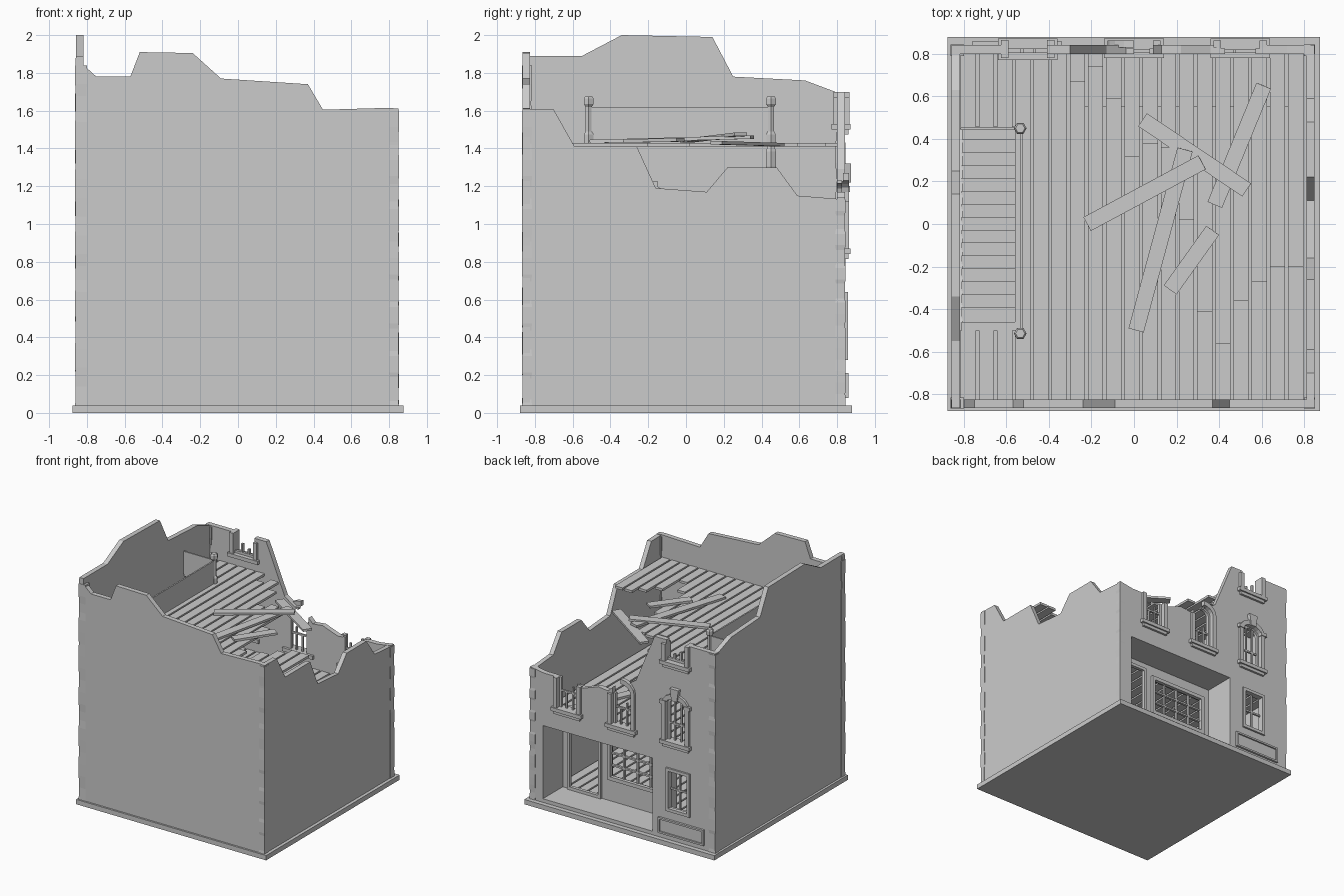
import bpy, bmesh, math, random
from mathutils import Vector, Matrix

if "Cube" in bpy.data.objects:
    bpy.data.objects.remove(bpy.data.objects["Cube"])
random.seed(4)


def finish(name, bm):
    bmesh.ops.recalc_face_normals(bm, faces=bm.faces)
    me = bpy.data.meshes.new(name)
    bm.to_mesh(me)
    bm.free()
    ob = bpy.data.objects.new(name, me)
    bpy.context.collection.objects.link(ob)
    return ob


def boxes(name, items):
    """One object from (x0, x1, y0, y1, z0, z1) boxes."""
    bm = bmesh.new()
    for x0, x1, y0, y1, z0, z1 in items:
        m = Matrix.Translation(((x0+x1)/2, (y0+y1)/2, (z0+z1)/2)) @ Matrix.Diagonal((x1-x0, y1-y0, z1-z0, 1))
        bmesh.ops.create_cube(bm, size=1, matrix=m)
    return finish(name, bm)


def prism(name, pts, axis, lo, hi):
    """Extrude a (horizontal, z) outline along x or y."""
    bm = bmesh.new()
    place = (lambda a, z, d: (d, a, z)) if axis == 'x' else (lambda a, z, d: (a, d, z))
    f = bm.faces.new([bm.verts.new(place(a, z, lo)) for a, z in pts])
    r = bmesh.ops.extrude_face_region(bm, geom=[f])
    d = Vector((hi-lo, 0, 0)) if axis == 'x' else Vector((0, hi-lo, 0))
    bmesh.ops.translate(bm, vec=d, verts=[v for v in r['geom'] if isinstance(v, bmesh.types.BMVert)])
    return finish(name, bm)


def cut(ob, cutter):
    m = ob.modifiers.new('cut', 'BOOLEAN')
    m.operation, m.object, m.solver = 'DIFFERENCE', cutter, 'EXACT'
    bpy.context.view_layer.objects.active = ob
    bpy.ops.object.modifier_apply(modifier=m.name)
    bpy.data.objects.remove(cutter)


def strip(name, inner, outer, y0, y1):
    """Solid band between two matching open paths in the x-z plane."""
    bm = bmesh.new()
    rows = [[bm.verts.new(p) for p in ((a[0], y0, a[1]), (b[0], y0, b[1]), (b[0], y1, b[1]), (a[0], y1, a[1]))]
            for a, b in zip(inner, outer)]
    for r, s in zip(rows, rows[1:]):
        for i in range(4):
            bm.faces.new((r[i], r[(i+1) % 4], s[(i+1) % 4], s[i]))
    bm.faces.new(rows[0])
    bm.faces.new(rows[-1])
    return finish(name, bm)


def arch(cx, z0, zs, w, rise, n=8):
    return [(cx-w, z0)] + [(cx-w*math.cos(math.pi*i/n), zs+rise*math.sin(math.pi*i/n)) for i in range(n+1)] + [(cx+w, z0)]


def frame(x0, x1, z0, z1, y0, y1, t):
    return [(x0, x0+t, y0, y1, z0, z1), (x1-t, x1, y0, y1, z0, z1),
            (x0+t, x1-t, y0, y1, z0, z0+t), (x0+t, x1-t, y0, y1, z1-t, z1)]


# Base slab
boxes('base_slab', [(-.877, .875, -.88, .88, 0, .04)])

# Broken outer walls
prism('front_wall', [(-.86, .04), (.85, .04), (.85, 1.61), (.8, 1.615), (.45, 1.605), (.37, 1.74), (-.09, 1.77),
                     (-.24, 1.905), (-.52, 1.91), (-.57, 1.78), (-.75, 1.78), (-.86, 1.88)], 'y', -.865, -.825)
prism('left_wall', [(-.865, .04), (.84, .04), (.84, 1.69), (.79, 1.7), (.63, 1.76), (.25, 1.78), (.14, 1.99),
                    (-.34, 2), (-.55, 1.89), (-.865, 1.89)], 'x', -.858, -.818)
prism('right_wall', [(-.865, .04), (.84, .04), (.84, 1.13), (.59, 1.15), (.48, 1.3), (.22, 1.3), (.11, 1.17),
                     (-.16, 1.19), (-.26, 1.41), (-.59, 1.41), (-.7, 1.605), (-.865, 1.61)], 'x', .81, .848)
facade = prism('facade_wall', [(-.858, .04), (.848, .04), (.848, 1.14), (.72, 1.12), (.64, 1.12), (.36, 1.09), (.22, 1.14),
                               (.13, 1.13), (.07, 1.19), (-.03, 1.22), (-.13, 1.29), (-.2, 1.46), (-.3, 1.7),
                               (-.858, 1.7)], 'y', .8, .842)
cut(facade, boxes('shop_cut', [(-.28, .73, .7, .9, .07, .68)]))
cut(facade, boxes('side_cut', [(-.61, -.43, .7, .9, .3, .62)]))
cut(facade, boxes('top_cut', [(-.59, -.41, .7, .9, 1.53, 1.9)]))
for cx in (-.5, 0, .5):
    cut(facade, prism('arch_cut', arch(cx, .87, 1.17, .09, .06), 'y', .7, .9))

# Weathered corner posts
for nm, x0, x1, y0, y1, top in (('front_left', -.862, -.8, -.868, -.815, 1.84), ('front_right', .8, .852, -.868, -.815, 1.6),
                                ('back_right', .8, .852, .79, .845, 1.13), ('back_left', -.862, -.8, .79, .845, 1.69)):
    bm = bmesh.new()
    rings = []
    for i in range(19):
        z = .04+(top-.04)*i/18
        c = .012*random.random() if i % 3 == 1 else 0
        mx, my = (x0+x1)/2, (y0+y1)/2
        rings.append([bm.verts.new((x-math.copysign(c, x-mx), y-math.copysign(c, y-my), z))
                      for x, y in ((x0, y0), (x1, y0), (x1, y1), (x0, y1))])
    for r, s in zip(rings, rings[1:]):
        for i in range(4):
            bm.faces.new((r[i], r[(i+1) % 4], s[(i+1) % 4], s[i]))
    bm.faces.new(rings[0])
    bm.faces.new(rings[-1])
    finish(nm+'_corner', bm)

# Recessed shopfront with door opening and paned window
shop = boxes('shopfront_wall', [(-.3, .75, .55, .58, .04, .7)])
cut(shop, boxes('door_cut', [(.38, .67, .5, .7, .08, .62)]))
cut(shop, boxes('pane_cut', [(-.2, .29, .5, .7, .27, .57)]))
boxes('recess_shell', [(-.3, -.28, .58, .82, .04, .7), (.73, .75, .58, .82, .04, .7),
                       (-.3, .75, .58, .82, .68, .7), (-.28, .73, .58, .82, .04, .07)])
boxes('shop_door_frame', frame(.37, .68, .07, .63, .57, .597, .025))
boxes('shop_window', frame(-.22, .31, .25, .59, .57, .6, .03) +
      [(x-.007, x+.007, .56, .58, .27, .57) for x in (-.077, .045, .167)] +
      [(-.2, .29, .56, .58, z-.007, z+.007) for z in (.37, .47)])

# Small ground window and panel below
boxes('side_window', frame(-.63, -.41, .28, .64, .825, .857, .025) +
      [(-.527, -.513, .81, .825, .3, .62), (-.61, -.43, .81, .825, .455, .469)])
boxes('side_panel', frame(-.76, -.34, .08, .21, .84, .86, .015) + [(-.745, -.355, .84, .848, .095, .195)])

# Arched windows: stone surround, sill, sash and bars
for nm, cx, keep in (('left', -.5, 11), ('middle', 0, 6), ('right', .5, 0)):
    zt = 1.12
    inner, outer = arch(cx, .87, 1.17, .09, .06), arch(cx, .87, 1.17, .125, .1)
    sash = arch(cx, .87, 1.17, .072, .045)
    if keep:
        strip(nm+'_surround', inner[:keep], outer[:keep], .83, .862)
        strip(nm+'_sash', sash[:keep], inner[:keep], .8, .825)
    if keep < 11:
        js = [(cx+.09, cx+.125, .83, .862, .87, zt), (cx+.072, cx+.09, .8, .825, .87, zt)]
        if not keep:
            js += [(cx-.125, cx-.09, .83, .862, .87, zt-.02), (cx-.09, cx-.072, .8, .825, .87, zt-.02)]
        boxes(nm+'_jambs', js)
    else:
        prism(nm+'_keystone', [(cx-.025, 1.22), (cx+.025, 1.22), (cx+.04, 1.32), (cx-.04, 1.32)], 'y', .83, .873)
        boxes(nm+'_imposts', [(cx-.14, cx-.085, .83, .868, 1.17, 1.2), (cx+.085, cx+.14, .83, .868, 1.17, 1.2)])
    bar = 1.22 if keep == 11 else 1.06
    boxes(nm+'_bars', [(cx-.035, cx-.023, .805, .82, .87, bar), (cx+.023, cx+.035, .805, .82, .87, bar-.06*(keep < 11)),
                       (cx-.08, cx+.08, .805, .82, 1.0, 1.014)])
    boxes(nm+'_sill', [(cx-.14, cx+.14, .78, .872, .84, .87), (cx-.12, cx+.12, .83, .86, .815, .84)])

# Broken top floor window
boxes('top_window', [(-.625, -.59, .78, .865, 1.53, 1.7), (-.41, -.375, .78, .865, 1.53, 1.67),
                     (-.64, -.36, .77, .872, 1.5, 1.53), (-.62, -.38, .83, .86, 1.475, 1.5),
                     (-.535, -.52, .805, .825, 1.53, 1.62), (-.475, -.46, .805, .825, 1.53, 1.59),
                     (-.59, -.41, .805, .825, 1.53, 1.55)])

# Boarded floors
pitch = 1.625/19
xs = [-.815+pitch*i for i in range(19)]
gap = .014
boxes('ground_floor_boards', [(x, x+pitch-gap, -.825, .56, .04, .06) for x in xs])
boxes('first_floor_boards', [(x, x+pitch-gap, -.825, .8, .735, .76) for x in xs])
ends = {6: .67, 7: .74, 8: .59, 9: .32, 10: .38, 11: .36, 12: .02, 13: -.41, 14: -.56, 15: -.36, 16: -.27, 17: -.2, 18: -.2}
top = []
for i, x in enumerate(xs):
    if i < 3:
        top += [(x, x+pitch-gap, -.825, -.5, 1.41, 1.43), (x, x+pitch-gap, .45, .8, 1.41, 1.43)]
    else:
        top.append((x, x+pitch-gap, -.825, ends.get(i, .8), 1.41, 1.43))
boxes('top_floor_boards', top)

# Fallen planks
for i, (ax, ay, az, bx, by, bz) in enumerate(((.01, -.5, 1.437, .24, .35, 1.46), (-.22, 0, 1.44, .32, .29, 1.475),
                                              (.04, .49, 1.42, .53, .16, 1.43), (.17, -.31, 1.44, .37, -.03, 1.445),
                                              (.38, .09, .77, .61, .65, .78))):
    a, b = Vector((ax, ay, az)), Vector((bx, by, bz))
    ob = boxes(f'loose_plank_{i+1}', [(-.5*(b-a).length, .5*(b-a).length, -.037, .037, -.009, .009)])
    d = (b-a).normalized()
    side = Vector((0, 0, 1)).cross(d).normalized()
    rot = Matrix((d, side, d.cross(side))).transposed().to_4x4()
    ob.matrix_world = Matrix.Translation((a+b)/2) @ rot

# Staircase from first to top floor
run, rise = .91/15, .66/15
boxes('stair_treads', [(-.81, -.545, -.46+run*i, -.46+run*(i+1)+.008, 1.375-rise*i, 1.4-rise*i) for i in range(15)] +
      [(-.81, -.545, -.46+run*(i+1)-.01, -.46+run*(i+1), 1.335-rise*i, 1.38-rise*i) for i in range(14)] +
      [(-.81, -.545, -.5, -.46, 1.41, 1.43)])
for nm, x in (('inner', -.55), ('outer', -.818)):
    prism(nm+'_stringer', [(-.46, 1.41), (.45, .79), (.45, .76), (.38, .76), (-.5, 1.36), (-.5, 1.41)], 'x', x, x+.012)

# Stairwell guard panels and turned newel posts
boxes('stair_guard', [(-.537, -.525, -.5, .44, 1.43, 1.62), (-.815, -.53, .443, .455, 1.43, 1.62)])
shape = [(.028, 0), (.028, .045), (.019, .06), (.019, .19), (.03, .205), (.03, .235), (.022, .245)]
for nm, y, z, s in (('front', -.515, 1.43, 1), ('back', .45, 1.43, 1), ('lower', .45, .76, 2.65)):
    bm = bmesh.new()
    rings = [[bm.verts.new((-.535+r*math.cos(math.pi*k/3), y+r*math.sin(math.pi*k/3), z+h*s)) for k in range(6)] for r, h in shape]
    for r, t in zip(rings, rings[1:]):
        for k in range(6):
            bm.faces.new((r[k], r[(k+1) % 6], t[(k+1) % 6], t[k]))
    bm.faces.new(rings[0])
    bm.faces.new(rings[-1])
    finish(nm+'_newel', bm)
